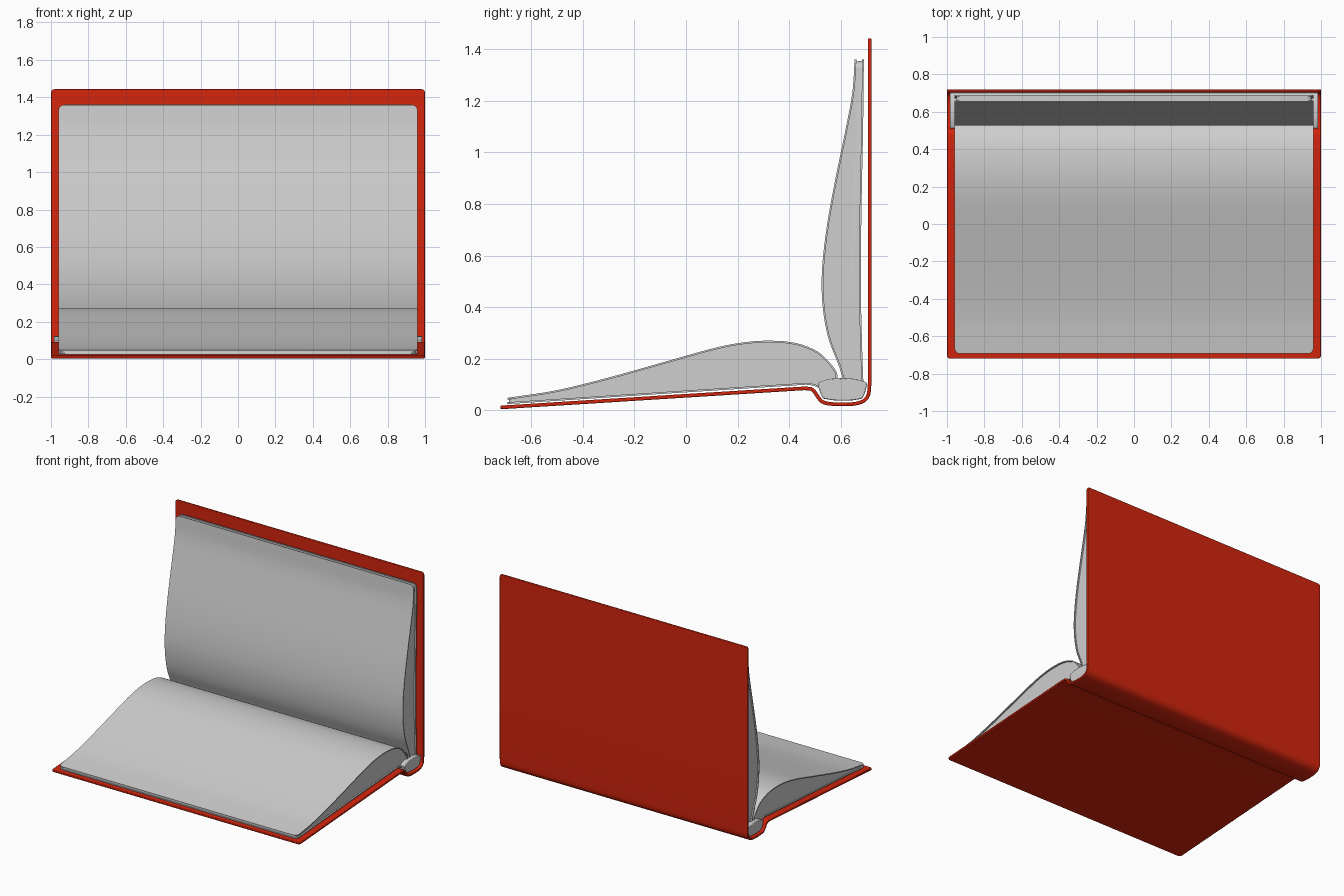
import bpy, bmesh, math
from mathutils import Vector

cube = bpy.data.objects.get("Cube")
if cube:
    bpy.data.objects.remove(cube)


def material(name, rgb):
    m = bpy.data.materials.new(name)
    m.use_nodes = True
    m.diffuse_color = (*rgb, 1)
    m.node_tree.nodes["Principled BSDF"].inputs["Base Color"].default_value = (*rgb, 1)
    return m


RED = material("cover red", (0.66, 0.018, 0.004))
PAPER = material("paper", (0.62, 0.62, 0.62))


def smooth_path(pts, steps=4):
    """Catmull-Rom curve through the points."""
    p = [Vector(q) for q in pts]
    p = [2 * p[0] - p[1]] + p + [2 * p[-1] - p[-2]]
    out = []
    for a, b, c, d in zip(p, p[1:], p[2:], p[3:]):
        for i in range(steps):
            t = i / steps
            out.append(0.5 * (2 * b + (c - a) * t + (2 * a - 5 * b + 4 * c - d) * t**2
                              + (3 * b - a - 3 * c + d) * t**3))
    return out + [p[-2]]


def shifted(path, dist):
    """Path moved sideways, to the left of its direction."""
    out = []
    for i, q in enumerate(path):
        t = (path[min(i + 1, len(path) - 1)] - path[max(i - 1, 0)]).normalized()
        out.append(q + Vector((-t.y, t.x)) * dist)
    return out


def extrude(name, outline, half, mat, tips=(), radius=0.02, rim=0.0):
    """Extrude a (y, z) outline along x; round the corners at the given tip edges."""
    bm = bmesh.new()
    ends = [[bm.verts.new((x, *q)) for q in outline] for x in (-half, half)]
    n = len(outline)
    for i in range(n):
        j = (i + 1) % n
        bm.faces.new((ends[0][i], ends[0][j], ends[1][j], ends[1][i]))
    for end in ends:
        bm.faces.new(end)
    corners = [bm.edges.get((e[i], e[(i + 1) % n])) for e in ends for i in tips]
    if corners:
        bmesh.ops.bevel(bm, geom=corners, offset=radius, segments=4, profile=0.5,
                        affect='EDGES')
    bmesh.ops.recalc_face_normals(bm, faces=bm.faces)
    mesh = bpy.data.meshes.new(name)
    bm.to_mesh(mesh)
    bm.free()
    mesh.materials.append(mat)
    ob = bpy.data.objects.new(name, mesh)
    bpy.context.collection.objects.link(ob)
    if rim:
        bev = ob.modifiers.new("soft rim", 'BEVEL')
        bev.width, bev.segments, bev.angle_limit = rim, 2, math.radians(50)
    bpy.ops.object.select_all(action='DESELECT')
    ob.select_set(True)
    bpy.context.view_layer.objects.active = ob
    bpy.ops.object.shade_smooth_by_angle(angle=math.radians(35))
    return ob


def sheet(name, path, thick, half, mat, both=False, radius=0.02, rim=0.0):
    """Thin curved sheet between a path and its sideways copy."""
    other = shifted(path, thick)
    n = len(path)
    tips = (2 * n - 1, n - 1) if both else (2 * n - 1,)
    return extrude(name, path + other[::-1], half, mat, tips, radius, rim)


# Cover: one bent board with a rounded spine channel
board = ([Vector((-0.719, 0.004)), Vector((0.3, 0.068))]
         + smooth_path([(0.46, 0.078), (0.487, 0.074), (0.503, 0.052), (0.525, 0.027),
                        (0.56, 0.018), (0.61, 0.016), (0.66, 0.019), (0.695, 0.032),
                        (0.714, 0.058), (0.719, 0.1)])
         + [Vector((0.719, 0.5)), Vector((0.719, 1.443))])
sheet("cover", board, 0.014, 1.0, RED, both=True, radius=0.018, rim=0.003)

# Spine block holding the pages
extrude("spine_block", smooth_path([(0.51, 0.105), (0.52, 0.07), (0.532, 0.045)], 2)
        + smooth_path([(0.57, 0.039), (0.61, 0.037), (0.65, 0.039)], 2)
        + smooth_path([(0.683, 0.045), (0.695, 0.07), (0.703, 0.107)], 2)
        + smooth_path([(0.66, 0.121), (0.61, 0.125), (0.55, 0.121)], 2),
        0.985, PAPER, rim=0.004)

# Page curves, from fore-edge to spine
lower_top = smooth_path([(-0.693, 0.048), (-0.5, 0.078), (-0.3, 0.127), (-0.1, 0.183),
                         (0.1, 0.239), (0.22, 0.263), (0.33, 0.27), (0.43, 0.26),
                         (0.51, 0.228), (0.56, 0.182), (0.585, 0.145), (0.588, 0.11)])
lower_base = smooth_path([(-0.693, 0.024), (-0.3, 0.05), (0.1, 0.076), (0.4, 0.095),
                          (0.48, 0.098), (0.53, 0.08)])
upper_front = smooth_path([(0.654, 1.36), (0.645, 1.23), (0.617, 1.08), (0.584, 0.92),
                           (0.552, 0.75), (0.532, 0.6), (0.526, 0.48), (0.534, 0.37),
                           (0.555, 0.27), (0.59, 0.18), (0.612, 0.11)])
upper_back = smooth_path([(0.69, 1.36), (0.687, 1.1), (0.681, 0.8), (0.678, 0.5),
                          (0.683, 0.25), (0.688, 0.11)])

# Each page stack: outer sheets around a slightly smaller core
for side, face, back, sign in (("lower", lower_top, lower_base, 1),
                               ("upper", upper_front, upper_back, -1)):
    inward = -0.007 if side == "lower" else 0.007
    sheet(side + "_open_page", face, inward, 0.96, PAPER, radius=0.03)
    sheet(side + "_end_page", back, -inward, 0.96, PAPER, radius=0.03)
    core = shifted(face, inward) + shifted(back, -inward)[::-1]
    tip = Vector((0.006, 0)) if side == "lower" else Vector((0, -0.006))
    core[0] += tip
    core[-1] += tip
    extrude(side + "_page_stack", core, 0.95, PAPER, (len(core) - 1,), 0.03)
